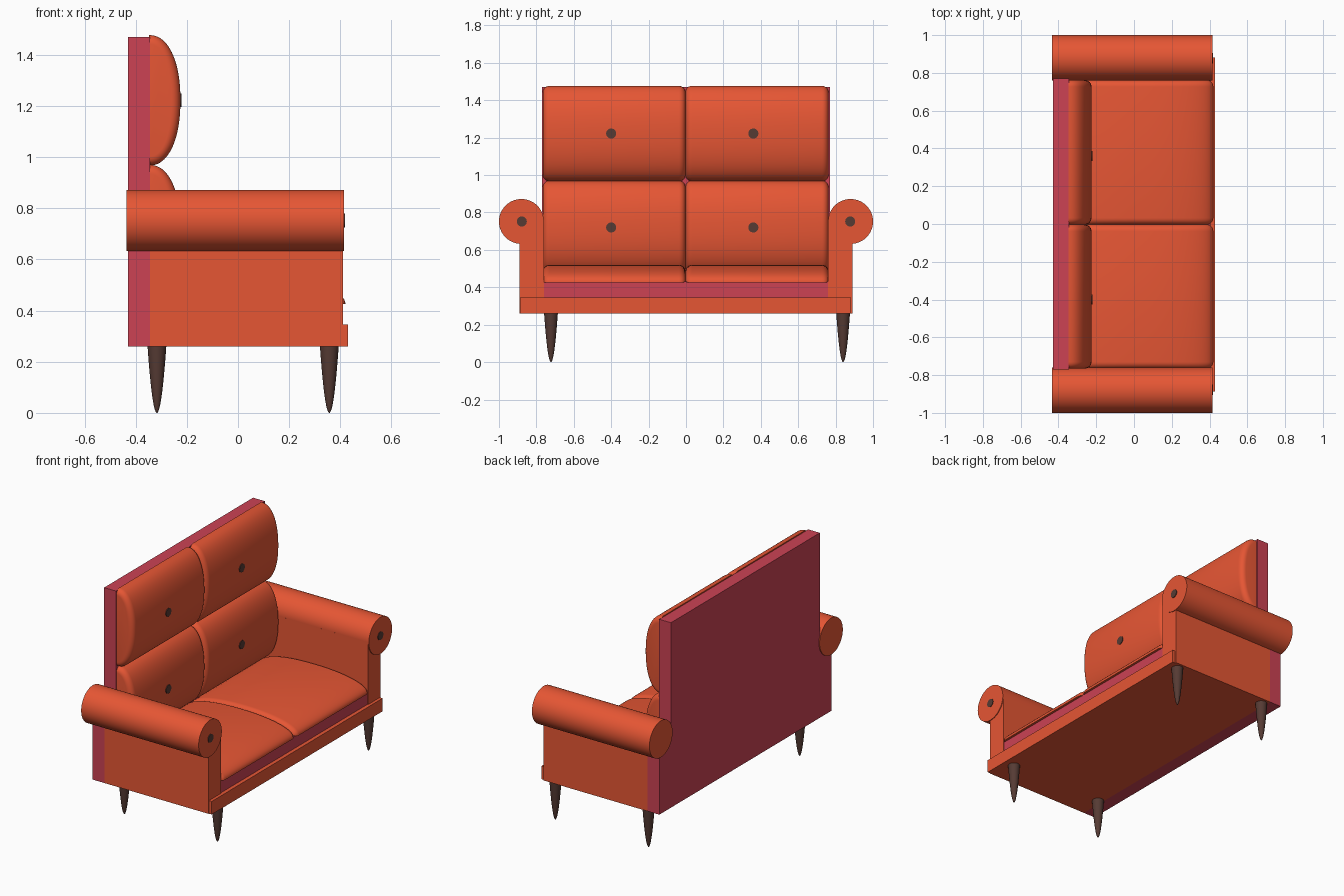
import bpy, bmesh, math

if "Cube" in bpy.data.objects:
    bpy.data.objects.remove(bpy.data.objects["Cube"])


def material(name, rgb):
    # rgb given as sRGB bytes, stored linear
    lin = [((c / 255 + 0.055) / 1.055) ** 2.4 if c > 10 else c / 255 / 12.92 for c in rgb]
    m = bpy.data.materials.new(name)
    m.diffuse_color = (*lin, 1)
    m.use_nodes = True
    m.node_tree.nodes["Principled BSDF"].inputs["Base Color"].default_value = m.diffuse_color
    return m


ORANGE = material("orange fabric", (230, 86, 52))
CRIMSON = material("crimson frame", (204, 66, 84))
BROWN = material("dark brown wood", (86, 59, 52))


def finish(name, bm, mat, smooth=True):
    bmesh.ops.recalc_face_normals(bm, faces=bm.faces)
    me = bpy.data.meshes.new(name)
    bm.to_mesh(me)
    bm.free()
    me.materials.append(mat)
    ob = bpy.data.objects.new(name, me)
    bpy.context.collection.objects.link(ob)
    if smooth:
        bpy.ops.object.select_all(action='DESELECT')
        bpy.context.view_layer.objects.active = ob
        ob.select_set(True)
        bpy.ops.object.shade_smooth_by_angle(angle=math.radians(35))
    return ob


def loft(name, rings, mat):
    bm = bmesh.new()
    loops = [[bm.verts.new(p) for p in r] for r in rings]
    n = len(loops[0])
    for a, b in zip(loops, loops[1:]):
        for i in range(n):
            bm.faces.new((a[i], a[(i + 1) % n], b[(i + 1) % n], b[i]))
    bm.faces.new(loops[0])
    bm.faces.new(loops[-1][::-1])
    return finish(name, bm, mat)


def box(name, x, y, z, mat):
    bm = bmesh.new()
    bmesh.ops.create_cube(bm, size=1)
    for v in bm.verts:
        v.co = [(r[0] + r[1]) / 2 + c * (r[1] - r[0]) for r, c in zip((x, y, z), v.co)]
    return finish(name, bm, mat, False)


def rod(name, x, y, z, r, mat, n=48):
    # cylinder along x
    ring = [(y + r * math.cos(2 * math.pi * i / n), z + r * math.sin(2 * math.pi * i / n))
            for i in range(n)]
    return loft(name, [[(px, a, b) for a, b in ring] for px in x], mat)


def cushion(name, y0, y1, half, depth, place, round_=0.035):
    # domed profile (u along, d outward) swept along y with rounded ends
    n, steps, e = 40, 6, 2 / 2.2
    prof = []
    for i in range(n + 1):
        t = math.pi * i / n
        c, s = math.cos(t), max(0.0, math.sin(t))
        prof.append((math.copysign(abs(c) ** e, c), s ** e))
    ends = []
    for k in range(steps + 1):
        a = math.pi / 2 * k / steps
        ends.append((round_ * (1 - math.sin(a)), round_ * (1 - math.cos(a))))
    stations = [(y0 + o, i) for o, i in reversed(ends)][::-1]
    stations = [(y0 + round_ * (1 - math.cos(math.pi / 2 * k / steps)),
                 round_ * (1 - math.sin(math.pi / 2 * k / steps))) for k in range(steps + 1)]
    stations += [(y0 + y1 - y, o) for y, o in reversed(stations)]
    rings = [[place(u * (half - o), y, d * (depth - o)) for u, d in prof] for y, o in stations]
    return loft(name, rings, mat=ORANGE)


# back panel: narrow above the arms, wide below
box("back_panel", (-0.43, -0.345), (-0.77, 0.77), (0.26, 1.47), CRIMSON)
for s, side in ((-1, "near"), (1, "far")):
    ys = sorted((s * 0.77, s * 0.89))
    box(side + "_back_panel_wing", (-0.43, -0.345), ys, (0.26, 0.75), CRIMSON)
    # arm body and roll
    box(side + "_arm", (-0.345, 0.41), sorted((s * 0.76, s * 0.89)), (0.26, 0.75), ORANGE)
    rod(side + "_arm_roll", (-0.435, 0.415), s * 0.88, 0.752, 0.12, ORANGE, 64)
    rod(side + "_arm_button", (0.40, 0.419), s * 0.878, 0.752, 0.027, BROWN, 24)

# base, front rail and seat frame
box("base", (-0.345, 0.405), (-0.76, 0.76), (0.26, 0.345), ORANGE)
box("front_rail", (0.405, 0.43), (-0.887, 0.882), (0.26, 0.345), ORANGE)
box("seat_frame", (-0.345, 0.405), (-0.76, 0.76), (0.345, 0.43), CRIMSON)

# cushions and back buttons
for name, y0, y1, by in (("near", -0.765, -0.003, -0.40), ("far", -0.003, 0.762, 0.36)):
    cushion(name + "_seat_cushion", y0, y1, 0.385, 0.095,
            lambda u, y, d: (0.035 + u, y, 0.425 + d))
    for level, z, h in (("lower", 0.72, 0.25), ("upper", 1.222, 0.255)):
        cushion(f"{name}_{level}_back_cushion", y0, y1, h, 0.122,
                lambda u, y, d: (-0.347 + d, y, z + u))
        rod(f"{name}_{level}_back_button", (-0.25, -0.221), by, z, 0.027, BROWN, 24)

# tapered legs
for x, xn in ((-0.317, "rear"), (0.357, "front")):
    for y, yn in ((-0.722, "near"), (0.84, "far")):
        rings = []
        for k in range(13):
            t = max(k / 12, 0.02) ** 1.6
            r = 0.037 * t ** 0.5
            z = 0.265 * (k / 12) ** 1.6
            rings.append([(x + r * math.cos(a * math.pi / 12), y + r * math.sin(a * math.pi / 12), z)
                          for a in range(24)])
        loft(f"{xn}_{yn}_leg", rings, BROWN)
